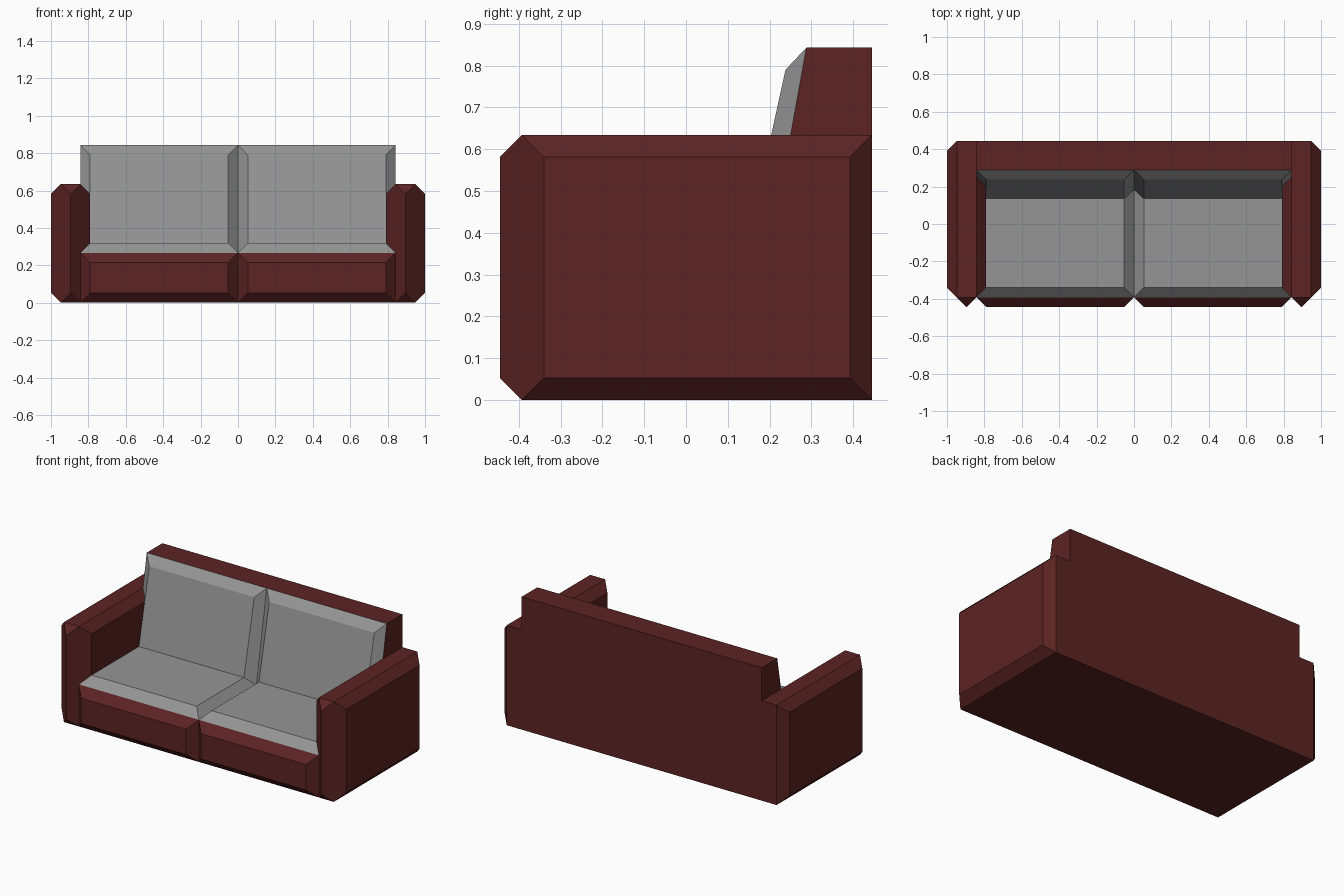
import bpy, bmesh

if "Cube" in bpy.data.objects:
    bpy.data.objects.remove(bpy.data.objects["Cube"])

B = 0.0525  # bevel size used everywhere


def material(name, rgb):
    m = bpy.data.materials.new(name)
    m.diffuse_color = (*rgb, 1)
    m.use_nodes = True
    m.node_tree.nodes["Principled BSDF"].inputs["Base Color"].default_value = m.diffuse_color
    return m


RED = material("dark red", (0.107, 0.017, 0.017))
GREY = material("grey", (0.30, 0.30, 0.30))


def finish(bm, name, mats):
    bmesh.ops.recalc_face_normals(bm, faces=bm.faces[:])
    me = bpy.data.meshes.new(name)
    bm.to_mesh(me)
    bm.free()
    for m in mats:
        me.materials.append(m)
    ob = bpy.data.objects.new(name, me)
    bpy.context.collection.objects.link(ob)
    return ob


# Arms: bevelled blocks with a pointed front ridge
def arm(name, s):
    bm = bmesh.new()
    x0, x1, front, back, top = 0.79, 1.0, -0.445, 0.445, 0.634
    mid = (x0 + x1) / 2
    for z in (0, top):
        for x in (x0 + B, x1 - B):
            for y in (front + B, back):
                bm.verts.new((s * x, y, z))
    for z in (B, top - B):
        for x, y in ((x0, front + 2 * B), (mid, front), (x1, front + 2 * B),
                     (x1, back - B), (x0, back - B)):
            bm.verts.new((s * x, y, z))
    bmesh.ops.convex_hull(bm, input=bm.verts[:])
    bmesh.ops.dissolve_limit(bm, angle_limit=0.02, verts=bm.verts[:], edges=bm.edges[:])
    finish(bm, name, [RED])


arm("left_arm", -1)
arm("right_arm", 1)

# Side profile (y, z, inset): inset points are pulled in from both sides
PROFILE = {
    "A": (-0.392, 0, 0), "B": (-0.445, 0.053, B), "C": (-0.445, 0.214, B),
    "D": (-0.392, 0.267, 0), "E": (-0.34, 0.32, B), "F": (0.135, 0.32, B),
    "G": (0.184, 0.267, 0), "H": (0.238, 0.79, B), "I": (0.288, 0.843, 0),
    "J": (0.445, 0.843, 0), "K": (0.445, 0, 0),
}
WIDTH = 0.8425


# Each half: seat base, cushions and backrest in one shell
def seat_half(name, s):
    bm = bmesh.new()
    inner, outer = {}, {}
    for k, (y, z, d) in PROFILE.items():
        inner[k] = bm.verts.new((s * d, y, z))
        outer[k] = bm.verts.new((s * (WIDTH - d), y, z))
    # lengthwise strips
    for strip in ("AB", "BC", "CD", "DE", "EF", "FH", "HI", "IJ", "JK", "KA"):
        p, q = strip
        f = bm.faces.new((inner[p], outer[p], outer[q], inner[q]))
        f.material_index = int(strip in ("DE", "EF", "FH", "HI"))
    # bevelled cushion ends
    for ring in (inner, outer):
        for end, mat in (("ABCD", 0), ("DEFG", 1), ("GFHI", 1)):
            f = bm.faces.new([ring[k] for k in end])
            f.material_index = mat
        bm.faces.new([ring[k] for k in "ADGIJK"])
    finish(bm, name, [RED, GREY])


seat_half("left_seat_and_back", -1)
seat_half("right_seat_and_back", 1)
